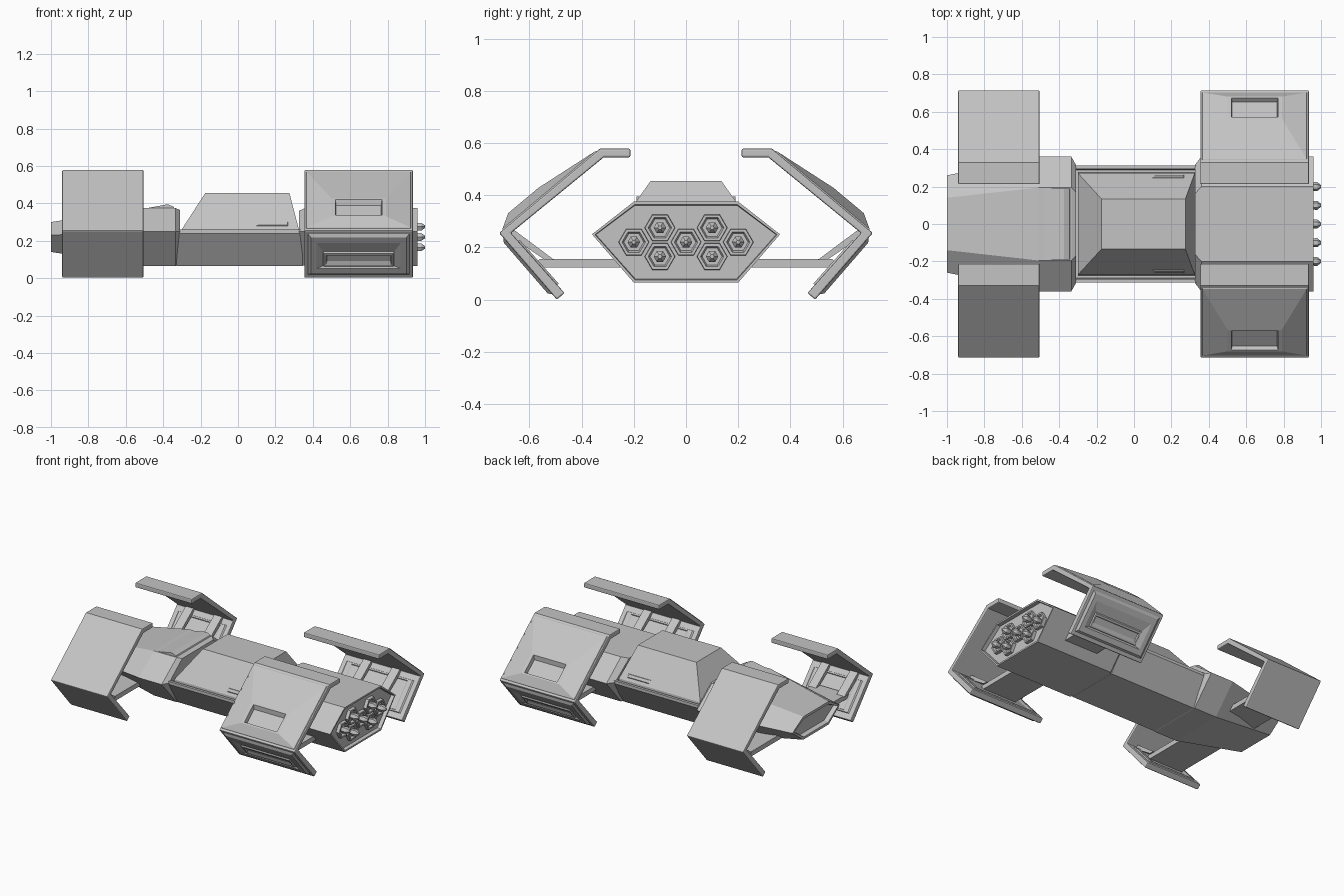
import bpy, bmesh
from math import cos, sin, pi, radians
from mathutils import Vector

cube = bpy.data.objects.get("Cube")
if cube:
    bpy.data.objects.remove(cube, do_unlink=True)

GREY = (0.55, 0.55, 0.55, 1)
hull_grey = bpy.data.materials.new("hull_grey")
hull_grey.diffuse_color = GREY
hull_grey.use_nodes = True
hull_grey.node_tree.nodes["Principled BSDF"].inputs["Base Color"].default_value = GREY


def loft(name, rings, mirror=False, bevel=0, insets=()):
    """Skin a closed solid through rings; insets = (thickness, depth) on the last cap."""
    bm = bmesh.new()
    loops = [[bm.verts.new(p) for p in ring] for ring in rings]
    n = len(loops[0])
    bm.faces.new(loops[0])
    for a, b in zip(loops, loops[1:]):
        for i in range(n):
            j = (i + 1) % n
            bm.faces.new((a[i], a[j], b[j], b[i]))
    cap = bm.faces.new(loops[-1])
    bmesh.ops.recalc_face_normals(bm, faces=bm.faces[:])
    for thickness, depth in insets:
        bmesh.ops.inset_individual(bm, faces=[cap], thickness=thickness, depth=depth)
    mesh = bpy.data.meshes.new(name)
    bm.to_mesh(mesh)
    bm.free()
    mesh.materials.append(hull_grey)
    obj = bpy.data.objects.new(name, mesh)
    bpy.context.collection.objects.link(obj)
    if bevel:
        mod = obj.modifiers.new("edge", "BEVEL")
        mod.width, mod.segments, mod.limit_method = bevel, 2, "ANGLE"
        mod.angle_limit = radians(60)
    if mirror:
        mod = obj.modifiers.new("mirror", "MIRROR")
        mod.use_axis = (False, True, False)
    return obj


def prism(name, profile, x0, x1, **kw):
    """Extrude a (y, z) profile along x."""
    return loft(name, [[(x, y, z) for y, z in profile] for x in (x0, x1)], **kw)


def hexagon(x, wide, top, low, high, mid=0.25):
    """Hull cross-section with pointed sides."""
    return [(x, wide, mid), (x, top, high), (x, -top, high),
            (x, -wide, mid), (x, -top, low), (x, top, low)]


def rect(x0, x1, y, z):
    return [(x0, -y, z), (x1, -y, z), (x1, y, z), (x0, y, z)]


def panel(name, a, b, rings):
    """Relief plate left of the line a-b in the yz plane; rings = (x0, x1, s0, s1, height)."""
    a, b = Vector((0, *a)), Vector((0, *b))
    d = b - a
    normal = Vector((0, -d.z, d.y)).normalized()
    pts = []
    for x0, x1, s0, s1, h in rings:
        pts.append([a + d * s + normal * h + Vector((x, 0, 0))
                    for x, s in ((x0, s0), (x1, s0), (x1, s1), (x0, s1))])
    return loft(name, pts, mirror=True)


# Hull sections
loft("nose_hull", [hexagon(-0.31, 0.315, 0.17, 0.075, 0.365),
                   hexagon(-0.335, 0.36, 0.195, 0.065, 0.375),
                   hexagon(-0.51, 0.36, 0.195, 0.065, 0.375),
                   hexagon(-1.0, 0.26, 0.14, 0.14, 0.30, 0.23)],
     insets=[(0.018, 0), (0.008, -0.03)])
loft("engine_hull", [hexagon(0.325, 0.315, 0.16, 0.075, 0.36),
                     hexagon(0.36, 0.36, 0.2, 0.065, 0.375),
                     hexagon(0.96, 0.36, 0.2, 0.065, 0.375)],
     insets=[(0.012, 0), (0.003, -0.025)])
# middle section with a gutter inside each raised rim
half = [(0.19, 0.065), (0.313, 0.24), (0.313, 0.26), (0.295, 0.26), (0.288, 0.225)]
prism("middle_hull", half + [(-y, z) for y, z in reversed(half)], -0.33, 0.345)

# Cabin, its side slits and the ridge ahead of it
loft("cabin", [rect(-0.30, 0.325, 0.275, 0.22), rect(-0.30, 0.325, 0.272, 0.262),
               rect(-0.175, 0.275, 0.135, 0.455)])
panel("cabin_slit", (0.135, 0.455), (0.272, 0.262),
      [(0.09, 0.27, 0.8, 0.92, -0.002), (0.11, 0.265, 0.82, 0.9, 0.005)])
loft("cabin_ridge", [[(-0.50, y, 0.372), (-0.375, y, 0.395),
                      (-0.345, y, 0.382), (-0.335, y, 0.365)] for y in (-0.19, 0.19)])

# Wings: bent shells
TIP, FOLD, KNEE, FOOT = (0.213, 0.578), (0.33, 0.578), (0.716, 0.255), (0.495, 0.0)
FOOT_IN, KNEE_IN, FOLD_IN, TIP_IN = (0.465, 0.025), (0.67, 0.255), (0.315, 0.545), (0.213, 0.545)
SHELL = [TIP, FOLD, KNEE, FOOT, FOOT_IN, KNEE_IN, FOLD_IN, TIP_IN]
for label, x0, x1 in (("front", -0.94, -0.505), ("rear", 0.355, 0.935)):
    prism(label + "_wing", SHELL, x0, x1, mirror=True, bevel=0.006)
    # raised frame on the lower inner face
    frame = [(x0 + m, x1 - m, 0.1 + m, 0.9 - m, h) for m, h in
             ((0.03, -0.002), (0.04, 0.007), (0.07, 0.007), (0.08, 0.001))]
    panel(label + "_inner_frame", FOOT_IN, KNEE_IN, frame)
    # strut plate and angled braces
    mid = (x0 + x1) / 2
    prism(label + "_strut", [(0.15, 0.122), (0.55, 0.122), (0.575, 0.14), (0.56, 0.155),
                             (0.15, 0.155)], mid - 0.13, mid + 0.13, mirror=True)
    for side in (-1, 1):
        c = mid + side * 0.11
        prism(label + "_brace", [(0.505, 0.152), (0.54, 0.152), (0.685, 0.25), (0.66, 0.268)],
              c - 0.03, c + 0.03, mirror=True)

# Rear wing armour: sloped upper plate with a notch, lower plate with a slot
panel("upper_armour", FOLD, KNEE,
      [(0.362, 0.928, 0.02, 0.97, -0.003), (0.367, 0.923, 0.04, 0.96, 0.004),
       (0.50, 0.79, 0.55, 0.85, 0.036), (0.52, 0.77, 0.57, 0.83, 0.036),
       (0.525, 0.765, 0.61, 0.82, 0.01)])
panel("lower_armour", KNEE, FOOT,
      [(0.37, 0.92, 0.06, 0.93, -0.003), (0.39, 0.90, 0.12, 0.88, 0.011),
       (0.42, 0.87, 0.24, 0.77, 0.011), (0.455, 0.835, 0.44, 0.74, 0.001),
       (0.46, 0.83, 0.46, 0.73, 0.009), (0.47, 0.82, 0.5, 0.7, 0.009),
       (0.475, 0.815, 0.51, 0.64, 0.001)])

# Engine cluster: hexagonal nozzles with pointed cores
NOZZLE = [(0.93, 0.059), (0.957, 0.057), (0.957, 0.045), (0.942, 0.038),
          (0.942, 0.02), (0.968, 0.024), (0.98, 0.024), (1.0, 0.008)]
for y, z in ((0, 0.22), (-0.2, 0.22), (0.2, 0.22), (-0.1, 0.275),
             (0.1, 0.275), (-0.1, 0.165), (0.1, 0.165)):
    loft("engine_nozzle", [[(x, y + r * cos(k * pi / 3), z + r * sin(k * pi / 3))
                            for k in range(6)] for x, r in NOZZLE])
